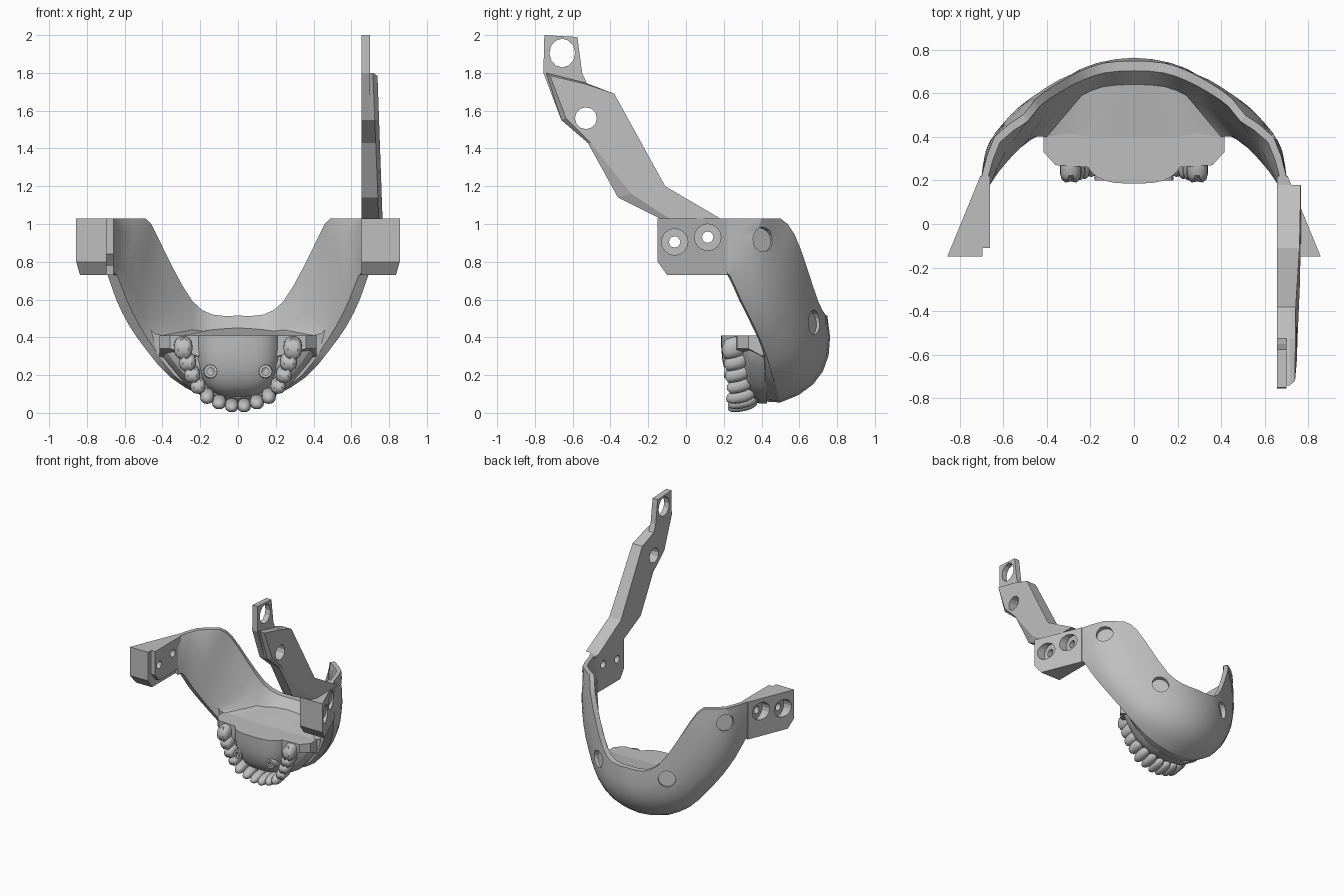
import bpy, bmesh, math
from mathutils import Vector

if "Cube" in bpy.data.objects:
    bpy.data.objects.remove(bpy.data.objects["Cube"])

grey = bpy.data.materials.new("plain_grey")
grey.use_nodes = True
grey.diffuse_color = (0.52, 0.52, 0.52, 1)
grey.node_tree.nodes["Principled BSDF"].inputs["Base Color"].default_value = (0.52, 0.52, 0.52, 1)


def finish(name, bm, smooth=0):
    """Turn a bmesh into a named object, optionally smooth below an angle."""
    bmesh.ops.recalc_face_normals(bm, faces=bm.faces)
    mesh = bpy.data.meshes.new(name)
    bm.to_mesh(mesh)
    bm.free()
    obj = bpy.data.objects.new(name, mesh)
    bpy.context.collection.objects.link(obj)
    mesh.materials.append(grey)
    if smooth:
        bpy.ops.object.select_all(action="DESELECT")
        obj.select_set(True)
        bpy.context.view_layer.objects.active = obj
        bpy.ops.object.shade_smooth_by_angle(angle=math.radians(smooth))
    return obj


def loft(name, rings, smooth=0):
    """Skin closed rings of equal length and cap both ends."""
    bm = bmesh.new()
    rows = [[bm.verts.new(p) for p in ring] for ring in rings]
    n = len(rows[0])
    for a, b in zip(rows, rows[1:]):
        for i in range(n):
            j = (i + 1) % n
            bm.faces.new((a[i], a[j], b[j], b[i]))
    bm.faces.new(rows[0])
    bm.faces.new(rows[-1])
    return finish(name, bm, smooth)


def slab(name, profile, inner, outer, side=1):
    """Plate with a (y, z) outline between two x limits given as functions."""
    return loft(name, [[(side * f(y, z), y, z) for y, z in profile] for f in (inner, outer)])


def drill(target, centre, axis, radius, depth, sides=16, stretch=1):
    """Cut a round hole of the given total depth, centred on a point."""
    bm = bmesh.new()
    bmesh.ops.create_cone(bm, cap_ends=True, segments=sides, radius1=radius, radius2=radius, depth=depth)
    cutter = finish("hole_cutter", bm)
    cutter.rotation_euler = Vector(axis).to_track_quat("Z", "Y").to_euler()
    cutter.scale.y = stretch
    cutter.location = centre
    cutter.hide_render = True
    mod = target.modifiers.new("hole", "BOOLEAN")
    mod.operation, mod.solver, mod.object = "DIFFERENCE", "EXACT", cutter
    bpy.ops.object.select_all(action="DESELECT")
    bpy.context.view_layer.objects.active = target
    target.select_set(True)
    bpy.ops.object.modifier_apply(modifier=mod.name)
    bpy.data.objects.remove(cutter)


def spline(points, steps=2):
    """Catmull-Rom refinement of a list of points."""
    pts = [Vector(p) for p in points]
    ext = [2 * pts[0] - pts[1]] + pts + [2 * pts[-1] - pts[-2]]
    out = []
    for a, b, c, d in zip(ext, ext[1:], ext[2:], ext[3:]):
        for k in range(steps):
            t = k / steps
            p = 0.5 * (2 * b + (c - a) * t + (2 * a - 5 * b + 4 * c - d) * t * t
                       + (3 * b - a - 3 * c + d) * t ** 3)
            p.z = min(p.z, 1.03)
            out.append(p)
    return out + [pts[-1]]


def mirrored(row):
    return [(-x, y, z) for x, y, z in reversed(row[1:])] + row


# Chin band: guide edges from the middle of the chin out to the arm
upper = [(0, .748, .515), (.14, .738, .52), (.25, .7, .59), (.36, .64, .77), (.45, .575, .945),
         (.51, .5, 1.03), (.64, .4, 1.03), (.7, .215, 1.03)]
belly = [(0, .725, .22), (.2, .69, .24), (.36, .625, .32), (.47, .565, .46), (.565, .495, .61),
         (.635, .42, .77), (.68, .335, .87), (.7, .215, .88)]
lower = [(0, .5, .055), (.19, .49, .09), (.36, .46, .19), (.475, .42, .32), (.575, .36, .46),
         (.645, .29, .6), (.69, .23, .73), (.7, .2, .73)]
back_low = [(0, .42, .06), (.19, .42, .1), (.34, .42, .2), (.43, .41, .32), (.52, .35, .46),
            (.59, .28, .6), (.64, .22, .73), (.66, .18, .73)]
back_top = [(0, .4, .41), (.2, .4, .41), (.4, .4, .41), (.46, .4, .44), (.5, .37, .53),
            (.56, .31, .65), (.62, .24, .78), (.66, .18, .8)]
inside = [(0, .64, .45), (.14, .63, .44), (.24, .59, .44), (.36, .52, .55), (.45, .48, .72),
          (.52, .42, .88), (.59, .33, .95), (.66, .18, .95)]

edges = [spline(mirrored(row)) for row in (upper, belly, lower, back_low, back_top, inside)]
rings = []
for u, m, low, bl, bt, ins in zip(*edges):
    ring = []
    for k in range(7):
        t = k / 6
        ring.append(u * (1 - t) * (1 - 2 * t) + m * 4 * t * (1 - t) + low * t * (2 * t - 1))
    rim = Vector((u.x * .96, u.y * .94, u.z))
    rings.append(ring + [bl, bt, ins, rim])
band = loft("chin_band", rings, 25)
for s in (1, -1):
    drill(band, (s * .645, .415, .92), (s * .8, .55, .15), .065, .07)
    drill(band, (s * .31, .685, .48), (s * .5, .8, .1), .065, .07)

# Wedge-shaped arm ends with a flange on the inner side
block_outline = [(-.15, 1.03), (.22, 1.03), (.22, .73), (-.1, .73), (-.15, .8)]
flange_outline = [(-.11, 1.03), (.22, 1.03), (.22, .78), (-.06, .78), (-.11, .84)]
for s, label in ((1, "left"), (-1, "right")):
    block = slab(label + "_arm_block", block_outline, lambda y, z: .655 if s > 0 else .695,
                 lambda y, z: .705 + (.22 - y) * .41, s)
    parts = [block]
    if s < 0:
        parts.append(slab("right_arm_flange", flange_outline, lambda y, z: .66, lambda y, z: .7, s))
    for y, z in ((-.06, .905), (.115, .93)):
        for part in parts:
            drill(part, (s * .75, y, z), (1, 0, 0), .03, .6, 12)
        drill(block, (s * (.88 - .4 * y), y, z), (1, 0, 0), .07, .25)

# Tall strut rising from the left arm: thin plate with a thicker outer rib
strut = [(-.75, 2), (-.575, 1.99), (-.55, 1.8), (-.525, 1.745), (-.38, 1.69), (-.11, 1.2),
         (.18, 1.03), (-.14, 1.03), (-.36, 1.14), (-.52, 1.43), (-.66, 1.55), (-.755, 1.8)]
plate = slab("strut_plate", strut, lambda y, z: .655, lambda y, z: .7)
rib_base = strut[3:11] + [(-.74, 1.8)]
rib_face = [(-.53, 1.74)] + strut[4:7] + [(-.09, 1.03), (-.29, 1.16), (-.505, 1.43),
                                        (-.635, 1.56), (-.72, 1.785)]
rib = loft("strut_rib", [[(.699, y, z) for y, z in rib_base],
                         [(.745 - .04 * (z - 1.03), y, z) for y, z in rib_base],
                         [(.765 - .035 * (z - 1.03), y, z) for y, z in rib_face]])
drill(plate, (.68, -.655, 1.905), (1, 0, 0), .068, .3, 12, 1.12)
for part in (plate, rib):
    drill(part, (.7, -.53, 1.56), (1, 0, 0), .058, .4, 12)

# Gum base and its side wings, flat on top
gum_half = [(0, 0, .05), (.15, 0, .07), (.27, 0, .14), (.37, 0, .26), (.415, 0, .33), (.415, 0, .41)]
gum = mirrored(gum_half)
loft("gum_base", [[(x * k, y, .41 - (.41 - z) * k) for x, _, z in gum]
                  for k, y in ((1, .43), (1, .385), (.92, .33), (.7, .28))], 30)
for s in (1, -1):
    loft("gum_wing", [[(s * x, y, .41 - d * h) for x, y, h in
                       ((.2, .26, .8), (.36, .27, .5), (.415, .33, .5), (.415, .41, .8), (.2, .41, 1))]
                      for d in (0, .14)])

# Rounded palate plug with a flat top
bm = bmesh.new()
bmesh.ops.create_uvsphere(bm, u_segments=32, v_segments=20, radius=1)
for axis in ((0, 0, 1), (0, 1, 0)):
    bmesh.ops.bisect_plane(bm, geom=bm.verts[:] + bm.edges[:] + bm.faces[:], plane_co=(0, 0, 0),
                           plane_no=axis, clear_outer=True)
    bmesh.ops.holes_fill(bm, edges=[e for e in bm.edges if e.is_boundary])
for v in bm.verts:
    x, y, z = (math.copysign(abs(c) ** p, c) for c, p in zip(v.co, (.65, .65, .8)))
    v.co = (.235 * x, .41 + .225 * y, .41 + .33 * z)
finish("palate_plug", bm, 35)

# Two ring-headed screws in the plug
for s in (1, -1):
    bm = bmesh.new()
    bmesh.ops.create_cone(bm, cap_ends=True, segments=16, radius1=.04, radius2=.035, depth=.1)
    screw = finish("screw_head", bm)
    screw.rotation_euler.x = math.pi / 2
    screw.location = (s * .145, .25, .22)
    bpy.context.view_layer.update()
    drill(screw, (s * .145, .2, .22), (0, 1, 0), .02, .05, 8)

# Row of teeth: position, then half-width across and along the arch
teeth = [(.033, .3, .04, .036, .032), (.1, .3, .058, .038, .034), (.163, .29, .09, .038, .038),
         (.212, .275, .145, .04, .04), (.243, .265, .205, .042, .042), (.268, .26, .272, .046, .047),
         (.29, .25, .345, .05, .058)]
for s in (1, -1):
    for i, (cx, cy, cz, a, b) in enumerate(teeth):
        bm = bmesh.new()
        bmesh.ops.create_uvsphere(bm, u_segments=14, v_segments=10, radius=1)
        for v in bm.verts:
            x, y, z = (math.copysign(abs(c) ** .85, c) for c in v.co)
            if y < -.6 and i > 2:
                y += .3 * (1 - abs(x))  # hollow chewing face
            v.co = (s * (cx + a * x), cy + .078 * y, cz + b * z + .015 * y)
        finish("tooth", bm, 40)
